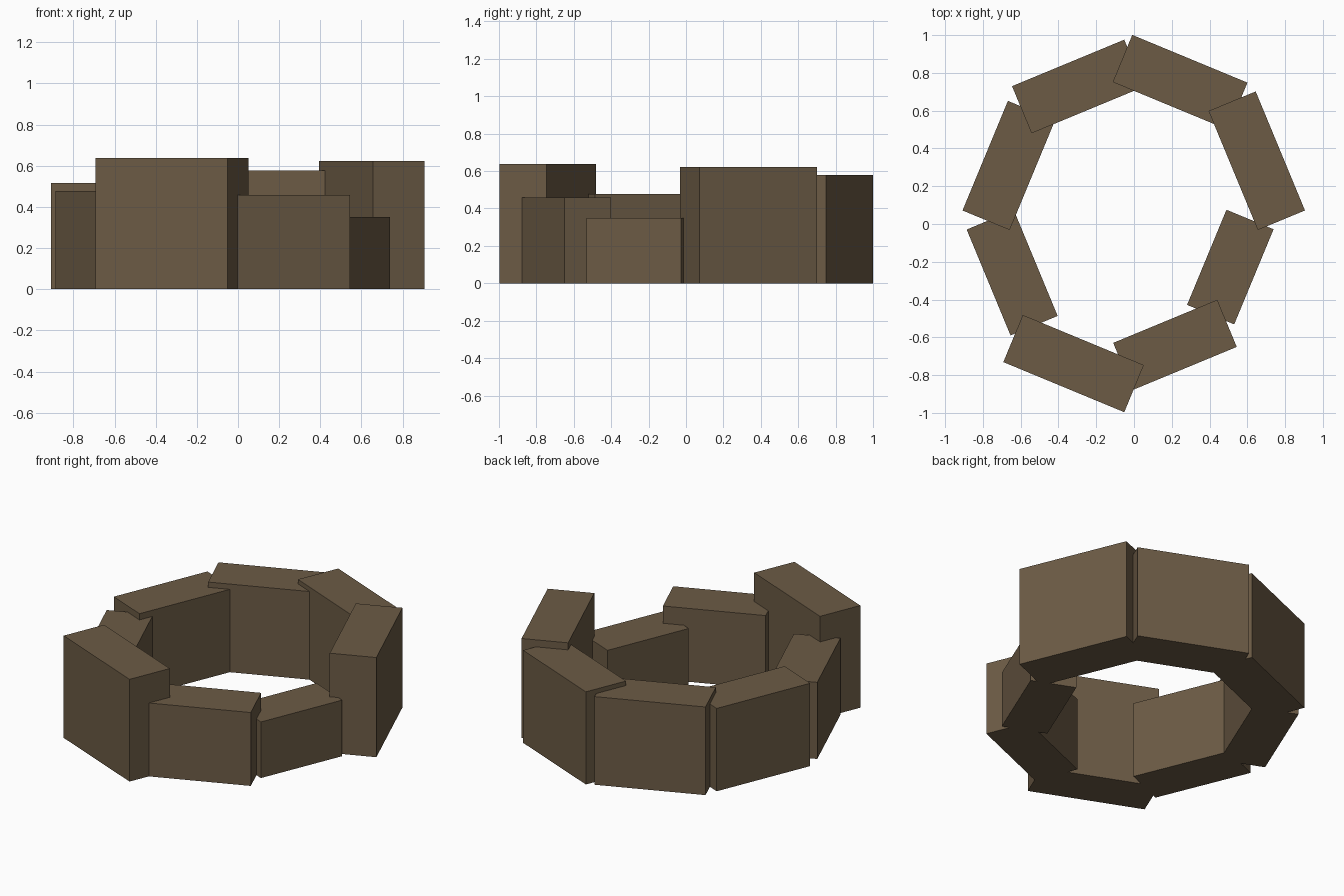
import bpy
import math

if "Cube" in bpy.data.objects:
    bpy.data.objects.remove(bpy.data.objects["Cube"])

# Weathered brown stone, shared by every block
stone = bpy.data.materials.new("brown_stone")
stone.diffuse_color = (0.15, 0.105, 0.06, 1)
stone.use_nodes = True
stone.node_tree.nodes["Principled BSDF"].inputs["Base Color"].default_value = stone.diffuse_color

THICKNESS = 0.27

# Blocks counter-clockwise from the right: centre x, centre y, length, height
blocks = [
    (0.650, 0.335, 0.682, 0.622),
    (0.244, 0.750, 0.660, 0.578),
    (-0.297, 0.728, 0.643, 0.550),
    (-0.663, 0.310, 0.628, 0.517),
    (-0.645, -0.258, 0.607, 0.478),
    (-0.320, -0.739, 0.693, 0.638),
    (0.217, -0.640, 0.596, 0.458),
    (0.510, -0.228, 0.545, 0.350),
]


def add_block(index, x, y, length, height):
    """Upright block whose thin side faces along the ring."""
    angle = math.radians(22.5 + 45 * index)
    bpy.ops.mesh.primitive_cube_add(size=1, location=(x, y, height / 2),
                                    rotation=(0, 0, angle))
    block = bpy.context.object
    block.name = f"wall_block_{index + 1}"
    block.scale = (THICKNESS, length, height)
    block.data.materials.append(stone)


# Ring of overlapping wall blocks
for i, block in enumerate(blocks):
    add_block(i, *block)
